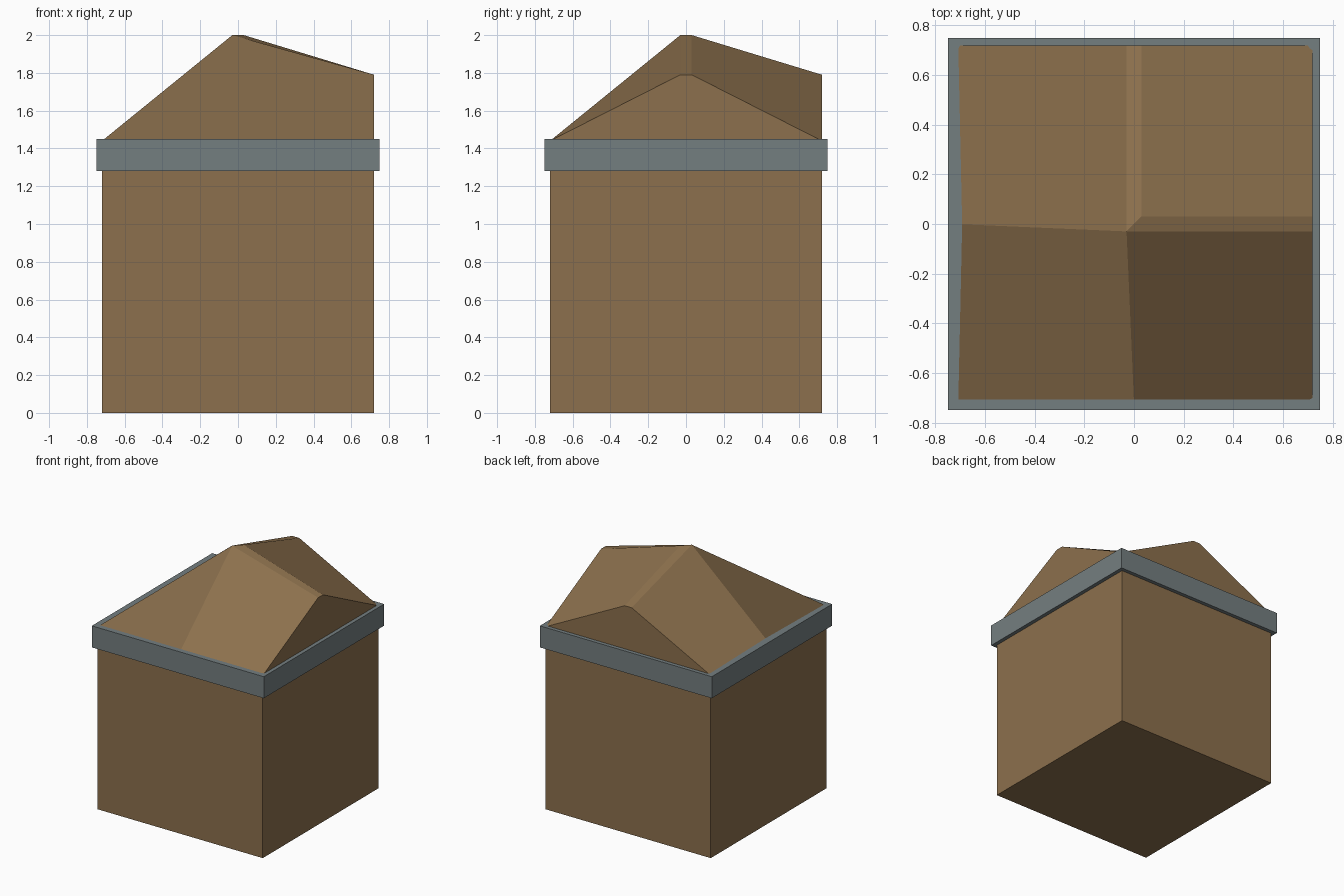
import bpy, bmesh

if "Cube" in bpy.data.objects:
    bpy.data.objects.remove(bpy.data.objects["Cube"])

W, T = 0.72, 0.03          # half width of the walls, half width of the ridge caps
EAVE, GABLE, PEAK = 1.44, 1.79, 2.0


def material(name, color):
    m = bpy.data.materials.new(name)
    m.diffuse_color = (*color, 1)
    m.use_nodes = True
    m.node_tree.nodes["Principled BSDF"].inputs["Base Color"].default_value = m.diffuse_color
    return m


def build(name, bm, mat):
    bmesh.ops.recalc_face_normals(bm, faces=bm.faces)
    me = bpy.data.meshes.new(name)
    bm.to_mesh(me)
    bm.free()
    me.materials.append(mat)
    ob = bpy.data.objects.new(name, me)
    bpy.context.collection.objects.link(ob)
    return ob


brown = material("brown wall", (0.262, 0.162, 0.074))
grey = material("grey trim", (0.175, 0.209, 0.216))

# Body: square walls, hipped at front left, gables on the right and back
points = {
    "b_fl": (-W, -W, 0), "b_fr": (W, -W, 0), "b_br": (W, W, 0), "b_bl": (-W, W, 0),
    "fl": (-W, -W, EAVE), "fr": (W, -W, EAVE), "br": (W, W, EAVE), "bl": (-W, W, EAVE),
    "front": (0, -W, EAVE), "left": (-W, 0, 1.427),
    "r1": (W, -T, GABLE), "r2": (W, T, GABLE),
    "k1": (-T, W, GABLE), "k2": (T, W, GABLE),
    "p1": (-T, -T, PEAK), "p2": (T, T, PEAK),
}
faces = [
    "b_fl b_bl b_br b_fr",                                    # floor
    "b_fl b_fr fr front fl", "b_bl b_fl fl left bl",          # plain walls
    "b_fr b_br br r2 r1 fr", "b_br b_bl bl k1 k2 br",         # gable walls
    "fl front p1 left", "fr r1 p1 front",                     # roof slopes
    "bl left p1 k1", "br k2 p2 r2",
    "p1 r1 r2 p2", "p1 p2 k2 k1",                             # ridge caps
]
bm = bmesh.new()
verts = {k: bm.verts.new(co) for k, co in points.items()}
for f in faces:
    bm.faces.new([verts[k] for k in f.split()])
build("house_body", bm, brown)

# Trim: square band around the eaves
bm = bmesh.new()
signs = [(-1, -1), (1, -1), (1, 1), (-1, 1)]
section = [(0.75, 1.28), (0.75, 1.45), (0.68, 1.45), (0.68, 1.28)]
loops = [[bm.verts.new((sx * r, sy * r, z)) for sx, sy in signs] for r, z in section]
for i in range(4):
    a, b = loops[i], loops[(i + 1) % 4]
    for j in range(4):
        k = (j + 1) % 4
        bm.faces.new((a[j], a[k], b[k], b[j]))
build("eave_trim", bm, grey)
